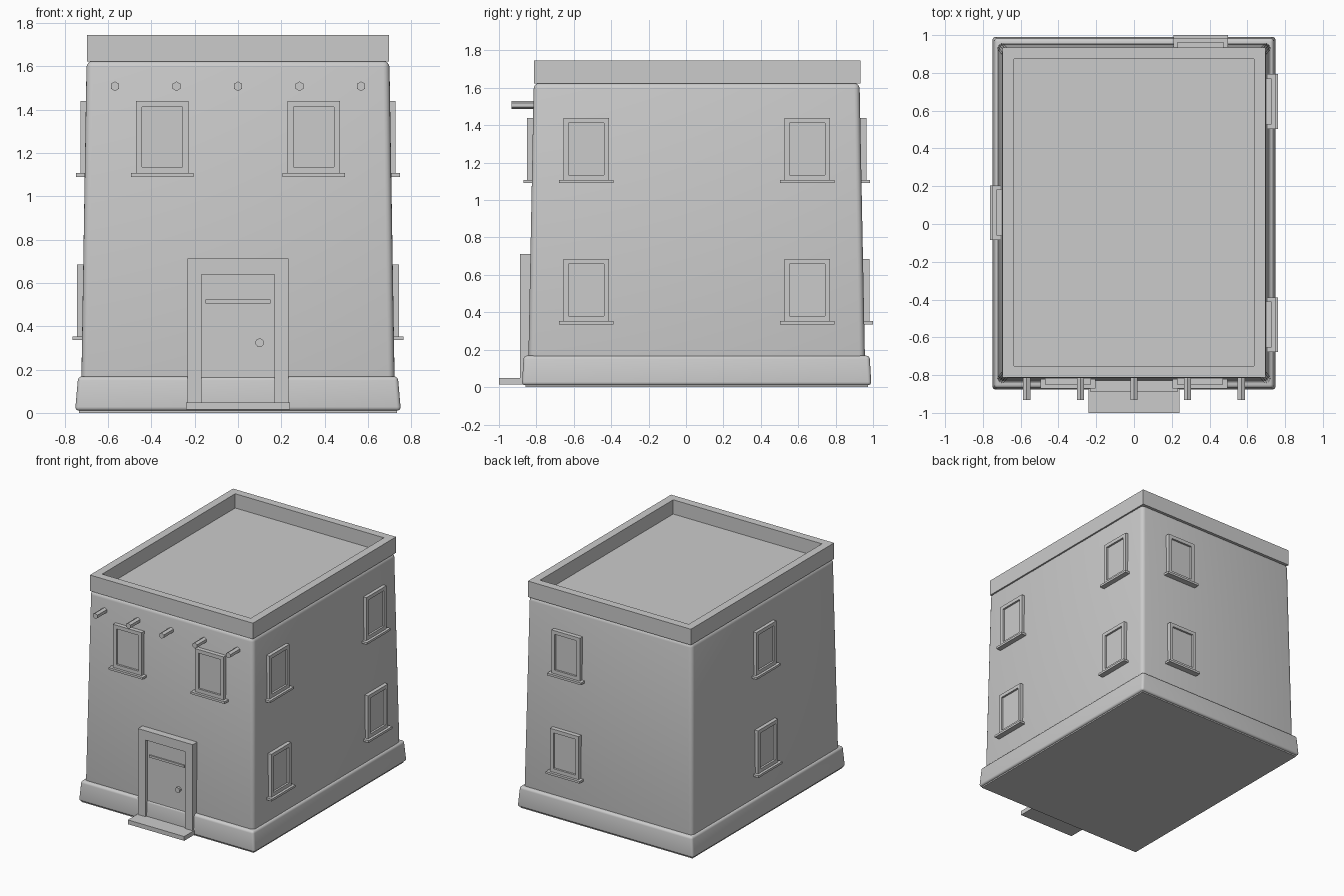
import bpy, bmesh
from math import radians, pi
from mathutils import Matrix, Vector

if "Cube" in bpy.data.objects:
    bpy.data.objects.remove(bpy.data.objects["Cube"])

CY = 0.057  # centre of the building along y


def make(name, bm, matrix=None, smooth=False):
    bmesh.ops.recalc_face_normals(bm, faces=bm.faces[:])
    me = bpy.data.meshes.new(name)
    bm.to_mesh(me)
    bm.free()
    ob = bpy.data.objects.new(name, me)
    bpy.context.collection.objects.link(ob)
    if matrix:
        ob.matrix_world = matrix
    if smooth:
        for p in me.polygons:
            p.use_smooth = True
    return ob


def add_box(bm, lo, hi):
    lo, hi = Vector(lo), Vector(hi)
    m = Matrix.Translation((lo + hi) / 2) @ Matrix.Diagonal((*(hi - lo), 1))
    bmesh.ops.create_cube(bm, size=1, matrix=m)


def box(name, lo, hi, matrix=None):
    bm = bmesh.new()
    add_box(bm, lo, hi)
    return make(name, bm, matrix)


def tapered(name, bottom, top, z0, z1, bevel):
    """Rounded block with different half sizes at bottom and top."""
    bm = bmesh.new()
    bmesh.ops.create_cube(bm, size=2)
    for v in bm.verts:
        hx, hy = top if v.co.z > 0 else bottom
        v.co = (v.co.x * hx, CY + v.co.y * hy, z1 if v.co.z > 0 else z0)
    bmesh.ops.bevel(bm, geom=bm.edges[:], offset=bevel, segments=4,
                    profile=0.5, affect='EDGES')
    ob = make(name, bm)
    bpy.context.view_layer.objects.active = ob
    ob.select_set(True)
    bpy.ops.object.shade_smooth_by_angle(angle=radians(40))
    ob.select_set(False)


def rod(name, x, z, y0, y1, r, sides):
    bm = bmesh.new()
    m = (Matrix.Translation((x, (y0 + y1) / 2, z)) @ Matrix.Rotation(pi / 2, 4, 'X'))
    bmesh.ops.create_cone(bm, cap_ends=True, segments=sides, radius1=r,
                          radius2=r, depth=abs(y1 - y0), matrix=m)
    return make(name, bm)


def window(name, angle, u, out, z0):
    """Framed window; local -y points out of the wall, u runs along the wall."""
    m = Matrix.Rotation(radians(angle), 4, 'Z') @ Matrix.Translation((u, -out, z0))
    w, h, t = 0.122, 0.332, 0.028
    bm = bmesh.new()
    add_box(bm, (-w, 0, 0), (w, 0.05, h))
    bm.normal_update()
    front = [f for f in bm.faces if f.normal.y < -0.9]
    bmesh.ops.inset_region(bm, faces=front, thickness=t, use_even_offset=True)
    bmesh.ops.translate(bm, verts=front[0].verts[:], vec=(0, 0.015, 0))
    inner = set(front[0].verts)
    # square the reveal so the pane sits straight back from the frame
    for v in inner:
        v.co.y = 0.015
    front_ring = [f for f in bm.faces if len(inner & set(f.verts)) == 2]
    bmesh.ops.delete(bm, geom=front_ring, context='FACES_ONLY')
    x, b, c = w - t, t, h - t
    corners = [(-w, 0), (w, 0), (w, h), (-w, h)]
    ic = [(-x, b), (x, b), (x, c), (-x, c)]
    for i in range(4):
        j = (i + 1) % 4
        ring = [bm.verts.new((p[0], y, p[1])) for p, y in
                ((corners[i], 0), (corners[j], 0), (ic[j], 0), (ic[i], 0),
                 (ic[j], 0.015), (ic[i], 0.015))]
        bm.faces.new(ring[:4])
        bm.faces.new((ring[3], ring[2], ring[4], ring[5]))
    bmesh.ops.remove_doubles(bm, verts=bm.verts[:], dist=0.0005)
    make(name, bm, m)
    box(name + "_sill", (-0.145, -0.02, -0.017), (0.145, 0.05, 0), m)


# walls and plinth
tapered("walls", (0.725, 0.902), (0.699, 0.871), 0.03, 1.625, 0.03)
tapered("plinth", (0.752, 0.934), (0.738, 0.925), 0.01, 0.168, 0.018)

# parapet with sunken roof
bm = bmesh.new()
add_box(bm, (-0.696, -0.812, 1.622), (0.696, 0.934, 1.745))
bm.normal_update()
top = [f for f in bm.faces if f.normal.z > 0.9]
bmesh.ops.inset_region(bm, faces=top, thickness=0.061, use_even_offset=True)
ext = bmesh.ops.extrude_face_region(bm, geom=top)
bmesh.ops.delete(bm, geom=top, context='FACES_ONLY')
bmesh.ops.translate(bm, verts=[g for g in ext['geom'] if isinstance(g, bmesh.types.BMVert)],
                    vec=(0, 0, -0.11))
make("parapet", bm)

# roof beam ends
for i in range(5):
    rod("beam_end_%d" % (i + 1), (i - 2) * 0.284, 1.508, -0.932, -0.78, 0.022, 6)

# windows: front pair, then each other side on two floors
for x in (-0.35, 0.35):
    window("front_window", 0, x, 0.85, 1.107)
for z0, side, back in ((1.107, 0.728, 0.964), (0.353, 0.743, 0.98)):
    for y in (-0.533, 0.648):
        window("right_window", 90, y, side, z0)
    window("left_window", -90, -0.06, side, z0)
    window("back_window", 180, -0.353, back, z0)

# door surround, panel, rail, knob and step
for s in (-1, 1):
    xs = sorted((s * 0.168, s * 0.234))
    box("door_post", (xs[0], -0.887, 0.03), (xs[1], -0.8, 0.64))
box("door_lintel", (-0.234, -0.887, 0.64), (0.234, -0.8, 0.712))
box("door_panel", (-0.168, -0.862, 0.03), (0.168, -0.8, 0.64))
box("door_rail", (-0.15, -0.872, 0.506), (0.15, -0.85, 0.523))
rod("door_knob", 0.1, 0.324, -0.884, -0.85, 0.02, 10)
box("door_step", (-0.241, -1.0, 0.015), (0.241, -0.82, 0.048))
# thin base so the building rests on the ground
box("footing", (-0.735, CY - 0.915, 0.0), (0.735, CY + 0.915, 0.03))
